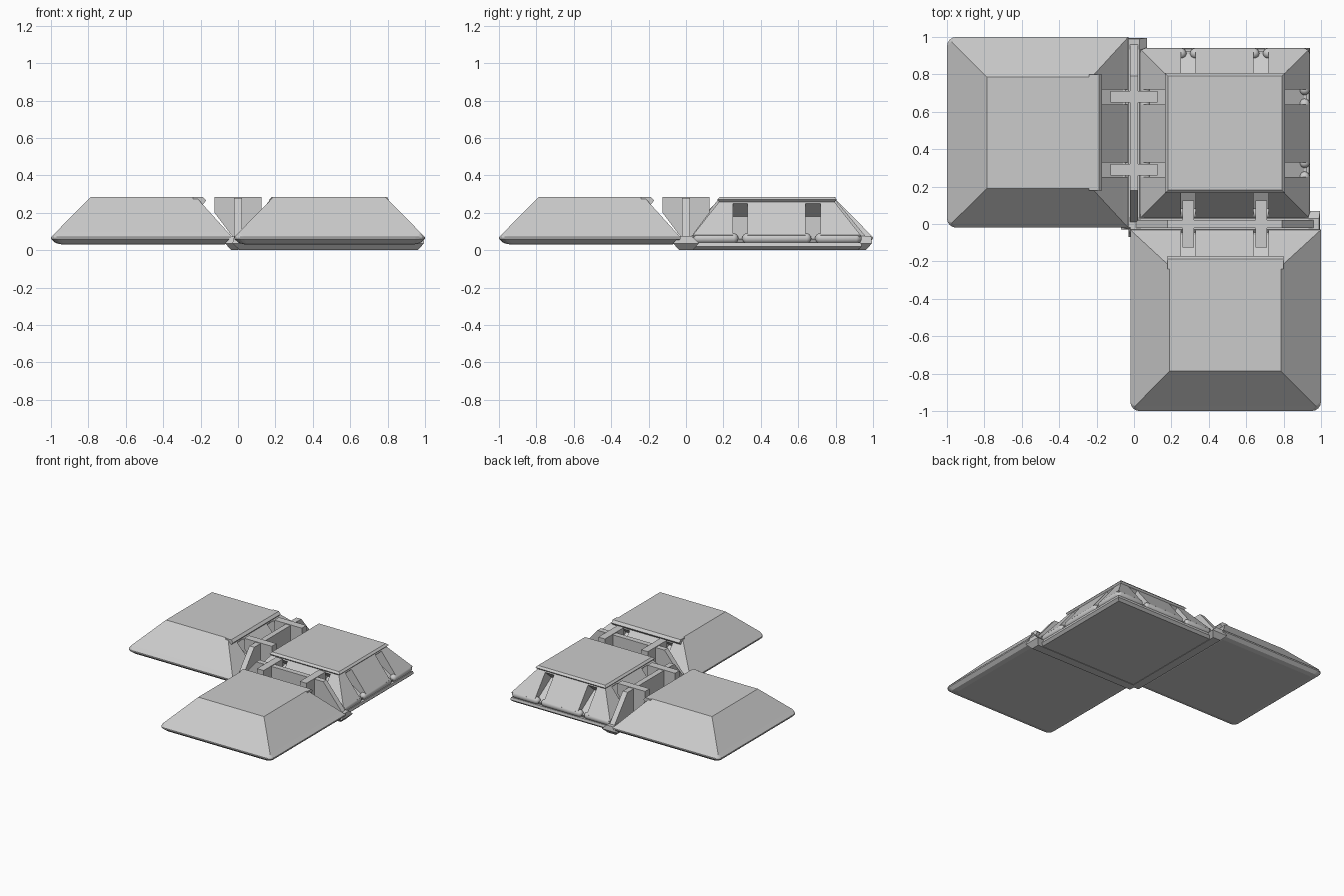
import bpy, bmesh, math
from mathutils import Matrix

if "Cube" in bpy.data.objects:
    bpy.data.objects.remove(bpy.data.objects["Cube"])

S = 0.97  # span of the centre tile, measured from the hinge lines
# frames: (distance from hinge line, position along it, height) -> world
LEFT_OUT = lambda d, t, z: (-d, t, z)
FRONT_OUT = lambda d, t, z: (t, -d, z)
SIDES = {
    "left": lambda d, t, z: (d, t, z),
    "front": lambda d, t, z: (t, d, z),
    "right": lambda d, t, z: (S - d, t, z),
    "back": lambda d, t, z: (t, S - d, z),
}
SLOTS = [(0.25, 0.33), (0.64, 0.72)]


def finish(name, bm):
    bmesh.ops.remove_doubles(bm, verts=bm.verts, dist=1e-5)
    bmesh.ops.recalc_face_normals(bm, faces=bm.faces)
    me = bpy.data.meshes.new(name)
    bm.to_mesh(me)
    bm.free()
    ob = bpy.data.objects.new(name, me)
    bpy.context.collection.objects.link(ob)
    return ob


def prism(name, pts, a, b, f, inset=0):
    """Extrude a (d, z) profile along t from a to b."""
    bm = bmesh.new()
    r0 = [bm.verts.new(f(d, a, z)) for d, z in pts]
    r1 = [bm.verts.new(f(d, b, z)) for d, z in pts]
    n = len(pts)
    bm.faces.new(r0)
    bm.faces.new(r1)
    for i in range(n):
        bm.faces.new((r0[i], r0[(i + 1) % n], r1[(i + 1) % n], r1[i]))
    return finish(name, bm)


def loft(name, rings, f, seg=4):
    """Stack rounded rectangles (d0, d1, t0, t1, radius outer, z)."""
    bm = bmesh.new()
    loops = []
    for d0, d1, t0, t1, r, z in rings:
        loop = []
        # only the corners far from the hinge (d1) are rounded
        for cd, ct, rr, a0 in ((d1 - r, t1 - r, r, 0), (d0, t1, 0, 90),
                               (d0, t0, 0, 180), (d1 - r, t0 + r, r, 270)):
            for k in range(seg + 1 if rr or a0 in (0, 270) else 1):
                a = math.radians(a0 + 90 * k / seg)
                loop.append(bm.verts.new(f(cd + rr * math.cos(a), ct + rr * math.sin(a), z)))
        loops.append(loop)
    n = len(loops[0])
    for p, q in zip(loops, loops[1:]):
        for i in range(n):
            j = (i + 1) % n
            bm.faces.new((p[i], p[j], q[j], q[i]))
    bm.faces.new(loops[0])
    bm.faces.new(loops[-1])
    return finish(name, bm)


def cut_slots(ob, f):
    for a, b in SLOTS:
        c = prism("slot_cutter", [(0.17, 0.25), (0.25, 0.18), (0.06, 0.06), (-0.02, 0.06), (-0.02, 0.25)], a, b, f)
        c.hide_render = True
        m = ob.modifiers.new("slot", "BOOLEAN")
        m.operation, m.solver, m.object = "DIFFERENCE", "EXACT", c
        bpy.context.view_layer.objects.active = ob
        bpy.ops.object.modifier_apply(modifier=m.name)
        bpy.data.objects.remove(c)


def capsule(name, a, b, f, r=0.028, d=0.058, z=0.063):
    """Round bead along a tile edge."""
    bm = bmesh.new()
    bmesh.ops.create_uvsphere(bm, u_segments=20, v_segments=11, radius=r)
    for v in bm.verts:
        t = v.co.z + (b - r if v.co.z > 0 else a + r)
        v.co = f(d + v.co.x, t, z + v.co.y)
    ob = finish(name, bm)
    for p in ob.data.polygons:
        p.use_smooth = True
    return ob


# two outer blocks with rounded rims, slotted inner slope and clip lip
for side, f in (("left", LEFT_OUT), ("front", FRONT_OUT)):
    block = loft(side + "_block", [
        (0.075, 0.94, 0.04, 0.94, 0.03, 0.03),
        (0.05, 0.975, 0.005, 0.975, 0.04, 0.038),
        (0.03, 1.0, -0.02, 1.0, 0.05, 0.06),
        (0.03, 1.0, -0.02, 1.0, 0.05, 0.07),
        (0.055, 0.973, 0.006, 0.973, 0.0, 0.097),
        (0.225, 0.787, 0.19, 0.787, 0.0, 0.285)], f)
    cut_slots(block, f)
    prism(side + "_block_lip", [(0.24, 0.285), (0.188, 0.285), (0.17, 0.265), (0.188, 0.245), (0.24, 0.245)],
          0.18, 0.798, f)
    # hinge: chamfered foot, standing web and two cross arms
    loft(side + "_hinge_foot", [
        (-0.035, 0.035, 0.01, 0.96, 0, 0.0), (-0.07, 0.07, -0.03, 0.995, 0, 0.037),
        (-0.03, 0.03, -0.02, 0.99, 0, 0.075)], f)
    web = lambda t, d, z, f=f: f(d, t, z)
    prism(side + "_hinge_web", [(-0.01, 0.05), (0.98, 0.05), (0.79, 0.28), (0.18, 0.28)], -0.022, 0.022, web)
    for a, b in SLOTS:
        prism(side + "_hinge_arm", [(-0.125, 0.285), (0.125, 0.285), (0.125, 0.2), (0.02, 0.06),
                                    (-0.02, 0.06), (-0.125, 0.2)], a + 0.01, b - 0.01, f)

# centre tile: base plate, slotted body, overhanging lid
g = SIDES["left"]
loft("centre_plate", [(0.0, 0.92, 0.0, 0.92, 0, 0.002), (0.0, 0.94, 0.0, 0.94, 0, 0.02),
                      (0.0, 0.935, 0.0, 0.935, 0, 0.04)], g)
body = loft("centre_body", [(0.06, 0.91, 0.06, 0.91, 0, 0.03), (0.036, 0.934, 0.036, 0.934, 0, 0.08),
                            (0.178, 0.792, 0.178, 0.792, 0, 0.26)], g)
for side, f in SIDES.items():
    cut_slots(body, f)
    for a, b in ((0.035, 0.28), (0.3, 0.67), (0.69, 0.935)):
        capsule(side + "_edge_bead", a, b, f)
loft("centre_lid", [(0.19, 0.78, 0.19, 0.78, 0, 0.243), (0.167, 0.806, 0.167, 0.806, 0, 0.27),
                    (0.182, 0.791, 0.182, 0.791, 0, 0.285)], g)
